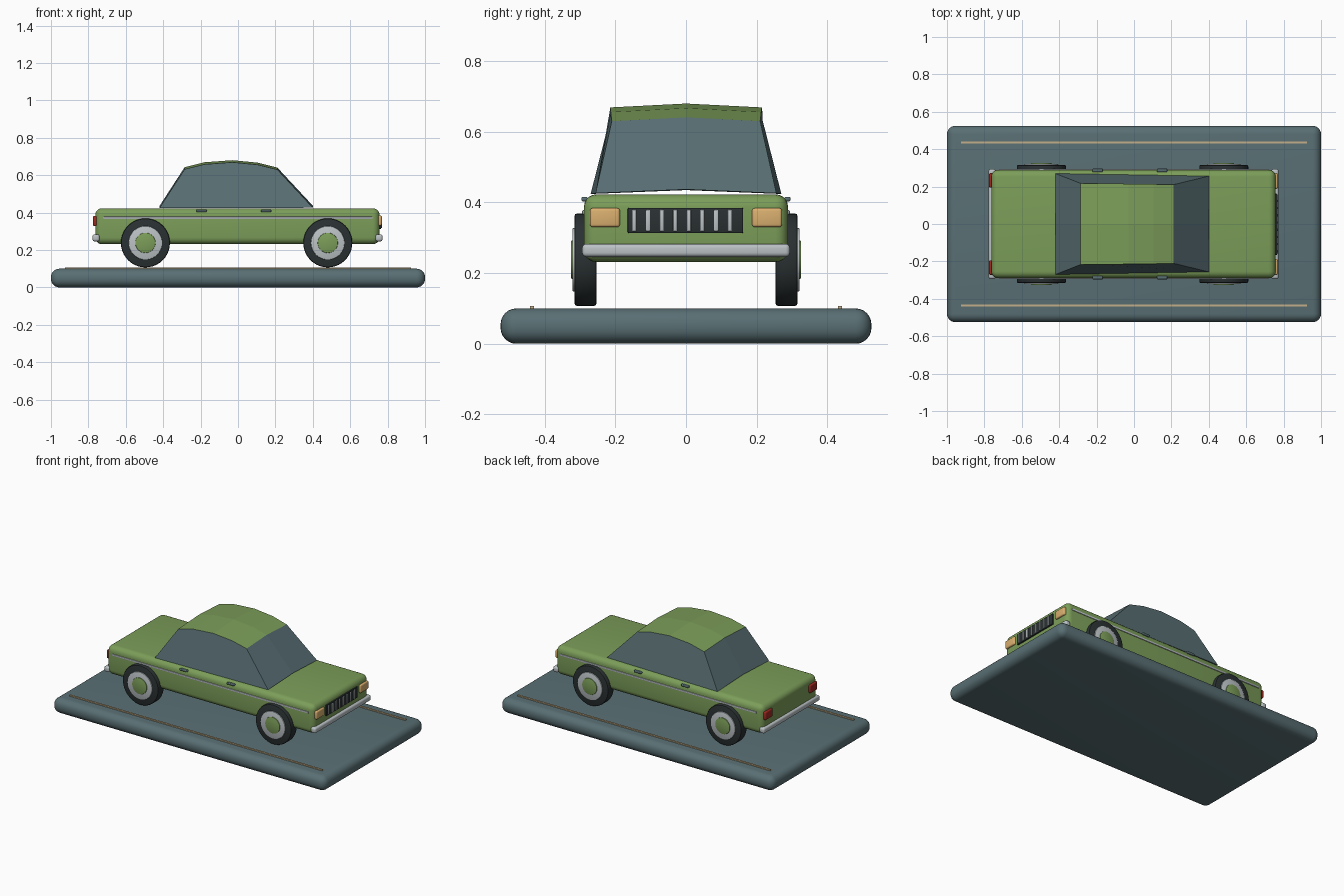
import bpy
import bmesh
import math
from mathutils import Matrix

cube = bpy.data.objects.get("Cube")
if cube:
    bpy.data.objects.remove(cube, do_unlink=True)


def material(name, r, g, b):
    m = bpy.data.materials.new(name)
    m.use_nodes = True
    m.diffuse_color = (r, g, b, 1)
    m.node_tree.nodes["Principled BSDF"].inputs["Base Color"].default_value = (r, g, b, 1)
    return m


green = material("leaf green", 0.2, 0.34, 0.1)
slate = material("slate blue", 0.1, 0.16, 0.175)
black = material("rubber black", 0.023, 0.03, 0.032)
chrome = material("pale chrome", 0.5, 0.54, 0.56)
amber = material("warm amber", 0.7, 0.43, 0.16)
red = material("lamp red", 0.35, 0.022, 0.015)
cream = material("dull cream", 0.55, 0.43, 0.25)


def finish(name, bm, mats, smooth=True):
    mesh = bpy.data.meshes.new(name)
    bmesh.ops.recalc_face_normals(bm, faces=bm.faces)
    bm.to_mesh(mesh)
    bm.free()
    for m in mats:
        mesh.materials.append(m)
    ob = bpy.data.objects.new(name, mesh)
    bpy.context.collection.objects.link(ob)
    if smooth:
        bpy.ops.object.select_all(action="DESELECT")
        ob.select_set(True)
        bpy.context.view_layer.objects.active = ob
        bpy.ops.object.shade_smooth_by_angle(angle=math.radians(35))
    return ob


def box(name, x, y, z, mat, bevel=0.0, segments=4):
    """Box given by its (low, high) range on each axis, with rounded edges."""
    bm = bmesh.new()
    bmesh.ops.create_cube(bm, size=1)
    for v in bm.verts:
        for i, (lo, hi) in enumerate((x, y, z)):
            v.co[i] = hi if v.co[i] > 0 else lo
    if bevel:
        bmesh.ops.bevel(bm, geom=bm.edges[:], offset=bevel, segments=segments,
                        profile=0.5, affect="EDGES", clamp_overlap=True)
    return finish(name, bm, [mat])


def disc(name, x, z, y0, y1, radius, mat, bevel):
    """Cylinder lying along y, with softened rims."""
    bm = bmesh.new()
    place = Matrix.Translation((x, (y0 + y1) / 2, z)) @ Matrix.Rotation(math.pi / 2, 4, "X")
    bmesh.ops.create_cone(bm, cap_ends=True, segments=40, radius1=radius, radius2=radius,
                          depth=abs(y1 - y0), matrix=place)
    rims = [e for e in bm.edges if abs(e.verts[0].co.y - e.verts[1].co.y) < 1e-5]
    bmesh.ops.bevel(bm, geom=rims, offset=bevel, segments=2, profile=0.5, affect="EDGES")
    return finish(name, bm, [mat])


# Display base and main body
box("display_base", (-1, 1), (-0.525, 0.525), (0, 0.1), slate, 0.045, 6)
box("car_body", (-0.763, 0.757), (-0.289, 0.289), (0.231, 0.423), green, 0.036, 5)

# Cabin: bowed cross-sections following the side outline, glass below the roof
outline = [(-0.42, 0.424, 0.27), (-0.285, 0.632, 0.217), (-0.18, 0.658, 0.216),
           (-0.03, 0.669, 0.215), (0.105, 0.656, 0.213), (0.21, 0.63, 0.21),
           (0.4, 0.426, 0.256)]
bm = bmesh.new()
rows = [[bm.verts.new((x, s * w, z + (0 if s else 0.011))) for s in (-1, 0, 1)]
        for x, z, w in outline]
last = len(rows) - 1
for i in range(last):
    for j in range(2):
        f = bm.faces.new((rows[i][j], rows[i + 1][j], rows[i + 1][j + 1], rows[i][j + 1]))
        f.material_index = 1 if 0 < i < last - 1 else 0
for j in (0, 2):
    bm.faces.new([row[j] for row in rows])
for j in range(2):
    bm.faces.new((rows[0][j], rows[0][j + 1], rows[last][j + 1], rows[last][j]))
finish("cabin", bm, [slate, green], smooth=False)

# Parts mirrored on both sides
for side, s in (("right", -1), ("left", 1)):
    def span(a, b):
        return tuple(sorted((s * a, s * b)))

    box(f"{side}_base_stripe", (-0.925, 0.925), span(0.43, 0.442), (0.098, 0.107), cream)
    box(f"{side}_side_trim", (-0.72, 0.72), span(0.284, 0.294), (0.366, 0.378), chrome, 0.003, 2)
    box(f"{side}_headlight", (0.745, 0.769), span(0.187, 0.272), (0.33, 0.384), amber, 0.008, 3)
    box(f"{side}_taillight", (-0.775, -0.75), span(0.195, 0.272), (0.327, 0.382), red, 0.008, 3)
    for place, x in (("rear", -0.195), ("front", 0.15)):
        box(f"{side}_{place}_door_handle", (x - 0.028, x + 0.028), span(0.278, 0.296),
            (0.403, 0.416), slate, 0.005, 3)
    for place, x in (("rear", -0.495), ("front", 0.48)):
        disc(f"{side}_{place}_tyre", x, 0.238, s * 0.253, s * 0.316, 0.131, black, 0.008)
        disc(f"{side}_{place}_rim", x, 0.238, s * 0.30, s * 0.322, 0.09, chrome, 0.004)
        disc(f"{side}_{place}_hubcap", x, 0.238, s * 0.31, s * 0.326, 0.054, green, 0.003)

# Bumpers
for place, x in (("front", (0.735, 0.773)), ("rear", (-0.778, -0.74))):
    box(f"{place}_bumper", x, (-0.294, 0.294), (0.246, 0.283), chrome, 0.012, 4)

# Grille with upright bars
box("grille", (0.745, 0.766), (-0.165, 0.162), (0.313, 0.385), black, 0.004, 2)
for i in range(8):
    y = -0.146 + 0.0385 * i
    box(f"grille_bar_{i + 1}", (0.755, 0.771), (y - 0.006, y + 0.006), (0.318, 0.38),
        chrome, 0.003, 2)
